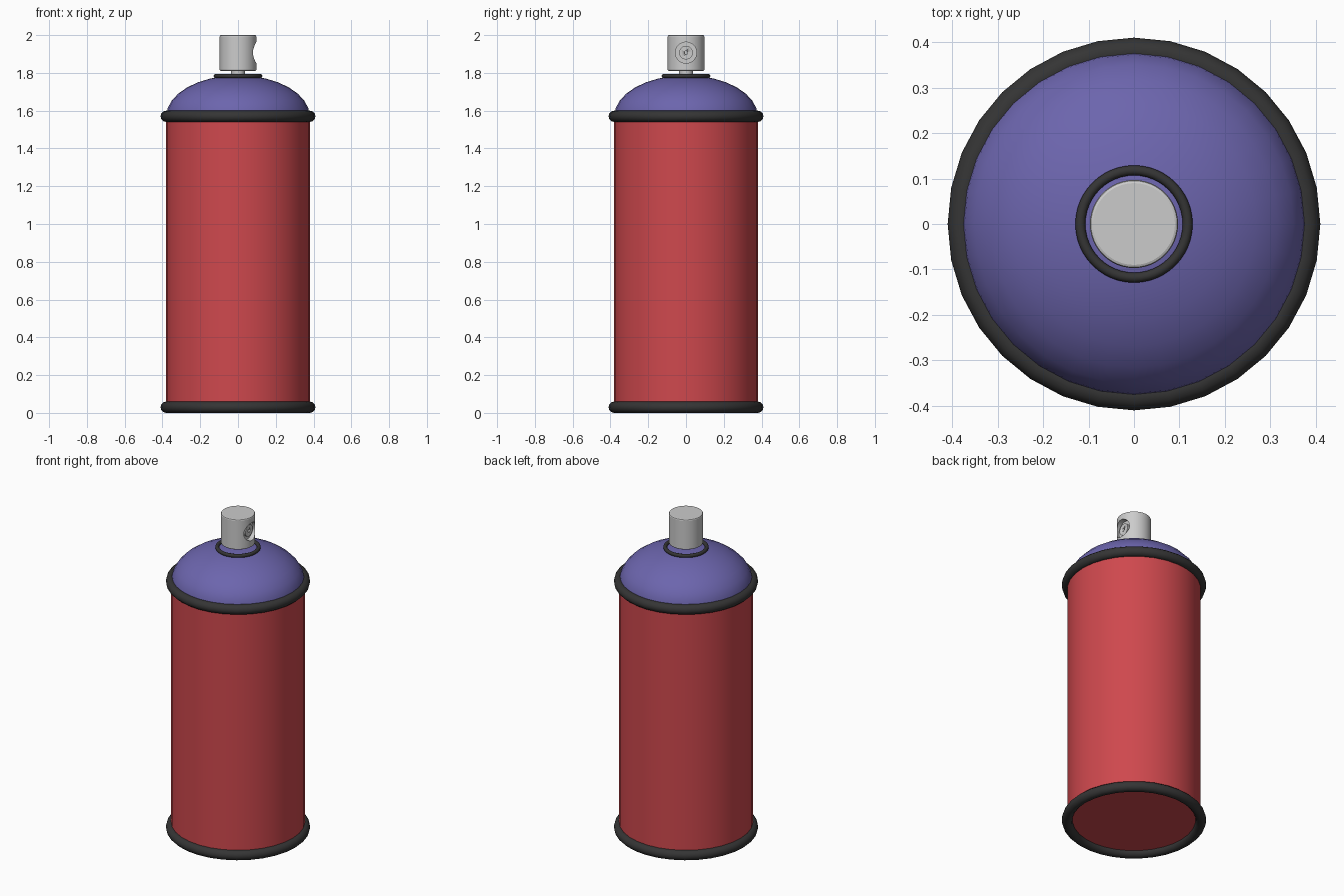
import bpy
from math import cos, sin, pi, radians

if "Cube" in bpy.data.objects:
    bpy.data.objects.remove(bpy.data.objects["Cube"])


def paint(name, rgb):
    mat = bpy.data.materials.new(name)
    mat.diffuse_color = (*rgb, 1)
    mat.use_nodes = True
    mat.node_tree.nodes["Principled BSDF"].inputs["Base Color"].default_value = mat.diffuse_color
    return mat


red = paint("red", (0.62, 0.065, 0.075))
purple = paint("purple", (0.15, 0.13, 0.42))
black = paint("black", (0.035, 0.035, 0.035))


def finish(name, mat=None, angle=40):
    obj = bpy.context.object
    obj.name = name
    if mat:
        obj.data.materials.append(mat)
    bpy.ops.object.shade_smooth_by_angle(angle=radians(angle))
    return obj


def cylinder(name, r, z0, z1, sides=32, mat=None):
    bpy.ops.mesh.primitive_cylinder_add(vertices=sides, radius=r, depth=z1 - z0,
                                        location=(0, 0, (z0 + z1) / 2))
    return finish(name, mat)


def side_cylinder(name, r, x0, x1, z, sides=32):
    bpy.ops.mesh.primitive_cylinder_add(vertices=sides, radius=r, depth=x1 - x0,
                                        location=((x0 + x1) / 2, 0, z),
                                        rotation=(0, pi / 2, 0))
    return finish(name)


def ring(name, major, minor, z, sides, mat):
    bpy.ops.mesh.primitive_torus_add(major_radius=major, minor_radius=minor,
                                     major_segments=sides, minor_segments=12,
                                     location=(0, 0, z))
    return finish(name, mat, 60)


def cut(target, cutter):
    mod = target.modifiers.new("cut", 'BOOLEAN')
    mod.object, mod.operation, mod.solver = cutter, 'DIFFERENCE', 'EXACT'
    bpy.context.view_layer.objects.active = target
    bpy.ops.object.modifier_apply(modifier=mod.name)
    bpy.data.objects.remove(cutter)


# can body with flat bottom, and rolled rims
cylinder("can_body", 0.38, 0.03, 1.57, mat=red)
ring("bottom_rim", 0.38, 0.03, 0.03, 32, black)
ring("top_rim", 0.38, 0.03, 1.57, 32, black)

# flattened dome shoulder, lathed from a quarter ellipse
n, rings = 32, 8
verts = [(0.38 * cos(i * pi / 2 / rings) * cos(2 * pi * j / n),
          0.38 * cos(i * pi / 2 / rings) * sin(2 * pi * j / n),
          1.57 + 0.217 * sin(i * pi / 2 / rings))
         for i in range(rings) for j in range(n)]
verts.append((0, 0, 1.787))
faces = [(i * n + j, i * n + (j + 1) % n, (i + 1) * n + (j + 1) % n, (i + 1) * n + j)
         for i in range(rings - 1) for j in range(n)]
faces += [((rings - 1) * n + j, (rings - 1) * n + (j + 1) % n, rings * n) for j in range(n)]
mesh = bpy.data.meshes.new("dome")
mesh.from_pydata(verts, [], faces)
dome = bpy.data.objects.new("dome", mesh)
bpy.context.collection.objects.link(dome)
bpy.ops.object.select_all(action='DESELECT')
dome.select_set(True)
bpy.context.view_layer.objects.active = dome
finish("dome", purple, 60)

# valve collar and stem
ring("valve_collar", 0.118, 0.011, 1.783, 48, black)
cylinder("valve_stem", 0.036, 1.77, 1.83)

# spray button with bevelled edges and a round recess on the +x side
button = cylinder("spray_button", 0.097, 1.81, 2.0, 48)
bevel = button.modifiers.new("bevel", 'BEVEL')
bevel.width, bevel.segments, bevel.limit_method = 0.007, 2, 'ANGLE'
bpy.ops.object.modifier_apply(modifier=bevel.name)
cut(button, side_cylinder("recess_cutter", 0.056, 0.065, 0.2, 1.907))
bpy.ops.object.select_all(action='DESELECT')
button.select_set(True)
bpy.context.view_layer.objects.active = button
finish("spray_button")

# nozzle insert with its orifice
insert = side_cylinder("nozzle_insert", 0.036, 0.05, 0.077, 1.907)
cut(insert, side_cylinder("orifice_cutter", 0.009, 0.06, 0.1, 1.907, 16))
